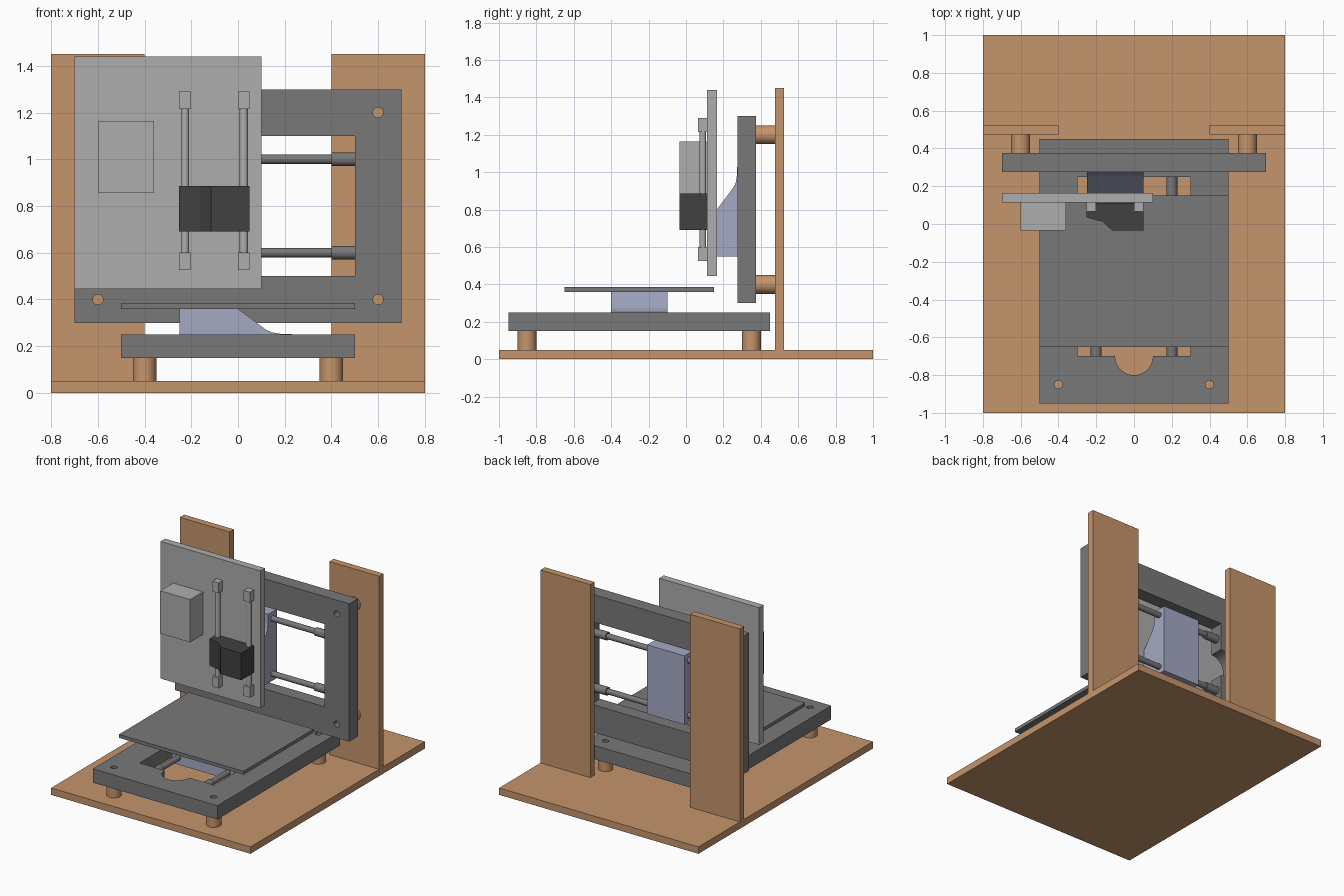
import bpy
import bmesh
from math import cos, sin, pi, radians
from mathutils import Matrix, Vector

if "Cube" in bpy.data.objects:
    bpy.data.objects.remove(bpy.data.objects["Cube"], do_unlink=True)


def material(name, rgb):
    mat = bpy.data.materials.new(name)
    mat.use_nodes = True
    color = (*rgb, 1)
    mat.diffuse_color = color
    mat.node_tree.nodes["Principled BSDF"].inputs["Base Color"].default_value = color
    return mat


WOOD = material("wood", (0.56, 0.30, 0.15))
GREY = material("mid grey", (0.19, 0.19, 0.19))
LIGHT = material("light grey", (0.42, 0.42, 0.42))
DARK = material("charcoal", (0.052, 0.052, 0.052))
LAVENDER = material("lavender", (0.37, 0.40, 0.55))


def axes(u, v, w, origin):
    """Matrix placing a local u, v, w frame in the world."""
    m = Matrix((u, v, w)).transposed().to_4x4()
    m.translation = origin
    return m


# Turns a section drawn in v, w and swept along z into one swept along u
ALONG_U = axes((0, 1, 0), (0, 0, 1), (1, 0, 0), (0, 0, 0))
WORLD = Matrix.Identity(4)


def add_object(name, bm, mat, matrix, smooth=False):
    bmesh.ops.recalc_face_normals(bm, faces=bm.faces)
    mesh = bpy.data.meshes.new(name)
    bm.to_mesh(mesh)
    bm.free()
    mesh.materials.clear()
    mesh.materials.append(mat)
    obj = bpy.data.objects.new(name, mesh)
    bpy.context.scene.collection.objects.link(obj)
    obj.matrix_world = matrix
    bpy.ops.object.select_all(action="DESELECT")
    obj.select_set(True)
    bpy.context.view_layer.objects.active = obj
    if smooth:
        bpy.ops.object.shade_smooth_by_angle(angle=radians(30))
    else:
        bpy.ops.object.shade_flat()
    return obj


def box(name, x, y, z, mat):
    bm = bmesh.new()
    bmesh.ops.create_cube(bm, size=1)
    for vert in bm.verts:
        vert.co = [lo + (c + 0.5) * (hi - lo) for c, (lo, hi) in zip(vert.co, (x, y, z))]
    return add_object(name, bm, mat, WORLD)


def rod(name, a, b, lo, hi, radius, mat, matrix):
    """Cylinder through (a, b) from lo to hi along the local third axis."""
    bm = bmesh.new()
    bmesh.ops.create_cone(bm, cap_ends=True, segments=32, radius1=radius, radius2=radius,
                          depth=hi - lo, matrix=Matrix.Translation((a, b, (lo + hi) / 2)))
    return add_object(name, bm, mat, matrix, smooth=True)


def prism(name, outlines, lo, hi, mat, matrix, smooth=False):
    """Extruded section; inner outlines become holes."""
    curve = bpy.data.curves.new(name, "CURVE")
    curve.dimensions = "2D"
    curve.fill_mode = "BOTH"
    curve.extrude = (hi - lo) / 2
    for points in outlines:
        spline = curve.splines.new("POLY")
        spline.points.add(len(points) - 1)
        for p, (a, b) in zip(spline.points, points):
            p.co = (a, b, 0, 1)
        spline.use_cyclic_u = True
    helper = bpy.data.objects.new(name + "_curve", curve)
    bpy.context.scene.collection.objects.link(helper)
    bpy.context.view_layer.update()
    graph = bpy.context.evaluated_depsgraph_get()
    mesh = bpy.data.meshes.new_from_object(helper.evaluated_get(graph))
    bm = bmesh.new()
    bm.from_mesh(mesh)
    bmesh.ops.remove_doubles(bm, verts=bm.verts, dist=0.0001)
    bmesh.ops.translate(bm, verts=bm.verts, vec=Vector((0, 0, (lo + hi) / 2)))
    bpy.data.objects.remove(helper, do_unlink=True)
    bpy.data.curves.remove(curve)
    bpy.data.meshes.remove(mesh)
    return add_object(name, bm, mat, matrix, smooth)


def arc(a, b, r, start, end, steps):
    angles = [start + (end - start) * i / steps for i in range(steps + 1)]
    return [(a + r * cos(t), b + r * sin(t)) for t in angles]


def slide_unit(prefix, matrix, side, start, end):
    """Frame with a window, posts, guide rods, sleeves and a sliding carriage."""
    rail = matrix @ ALONG_U
    corners = [(u, v) for u in (-0.6, 0.6) for v in (-0.4, 0.4)]
    outer = [(-0.7, -0.5), (0.7, -0.5), (0.7, 0.5), (-0.7, 0.5)]
    window = [(0.5, 0.3), (-0.45, 0.3)] + arc(-0.45, 0, 0.1, pi / 2, 3 * pi / 2, 20)
    window += [(-0.45, -0.3), (0.5, -0.3)]
    bolts = [arc(u, v, 0.022, 0, 2 * pi, 20)[:-1] for u, v in corners]
    prism(prefix + "_frame", [outer, window] + bolts, 0, 0.1, GREY, matrix, smooth=True)
    for i, (u, v) in enumerate(corners):
        rod(f"{prefix}_post_{i + 1}", u, v, -0.1, 0, 0.05, WOOD, matrix)
    for i, v in enumerate((-0.2, 0.2)):
        rod(f"{prefix}_guide_rod_{i + 1}", v, 0.05, -0.45, 0.5, 0.02, GREY, rail)
        for end_name, lo in (("near", -0.45), ("far", 0.4)):
            rod(f"{prefix}_{end_name}_sleeve_{i + 1}", v, 0.05, lo, lo + 0.1, 0.029, GREY, rail)
    # Carriage: low slab with a tall half that slopes down
    section = [(-0.25, 0), (0.25, 0), (0.25, 0.1), (0.18, 0.103), (0.145, 0.109),
               (0.12, 0.12), (0, 0.21), (-0.25, 0.21)]
    prism(prefix + "_carriage", [[(side * v, w) for v, w in section]],
          start, end, LAVENDER, rail)


# Wooden stand
box("base_board", (-0.8, 0.8), (-1, 1), (0, 0.05), WOOD)
box("right_upright", (-0.8, -0.4), (0.475, 0.525), (0.05, 1.45), WOOD)
box("left_upright", (0.4, 0.8), (0.475, 0.525), (0.05, 1.45), WOOD)

# Horizontal bed slide and vertical cross slide share one design
slide_unit("bed", axes((0, 1, 0), (-1, 0, 0), (0, 0, 1), (0, -0.25, 0.15)), -1, -0.15, 0.15)
slide_unit("cross", axes((1, 0, 0), (0, 0, 1), (0, -1, 0), (0, 0.375, 0.8)), 1, -0.25, 0.05)
box("bed_plate", (-0.5, 0.5), (-0.65, 0.15), (0.36, 0.385), GREY)

# Lift panel with control box
box("lift_panel", (-0.7, 0.1), (0.113, 0.165), (0.445, 1.44), LIGHT)
box("control_box", (-0.6, -0.36), (-0.035, 0.113), (0.855, 1.165), LIGHT)

# Lift rods with end blocks
for label, x in (("right", -0.227), ("left", 0.025)):
    rod(f"{label}_lift_rod", x, 0.09, 0.56, 1.25, 0.018, LIGHT, WORLD)
    for place, z in (("lower", 0.525), ("upper", 1.215)):
        box(f"{label}_{place}_block", (x - 0.025, x + 0.025), (0.065, 0.113),
            (z, z + 0.075), LIGHT)

# Tool carriage riding on the lift rods
prism("tool_carriage", [[(-0.252, 0.112), (-0.252, 0.035), (-0.165, 0.012),
                         (-0.115, -0.035), (0.05, -0.035), (0.05, 0.112)]],
      0.69, 0.885, DARK, WORLD)
